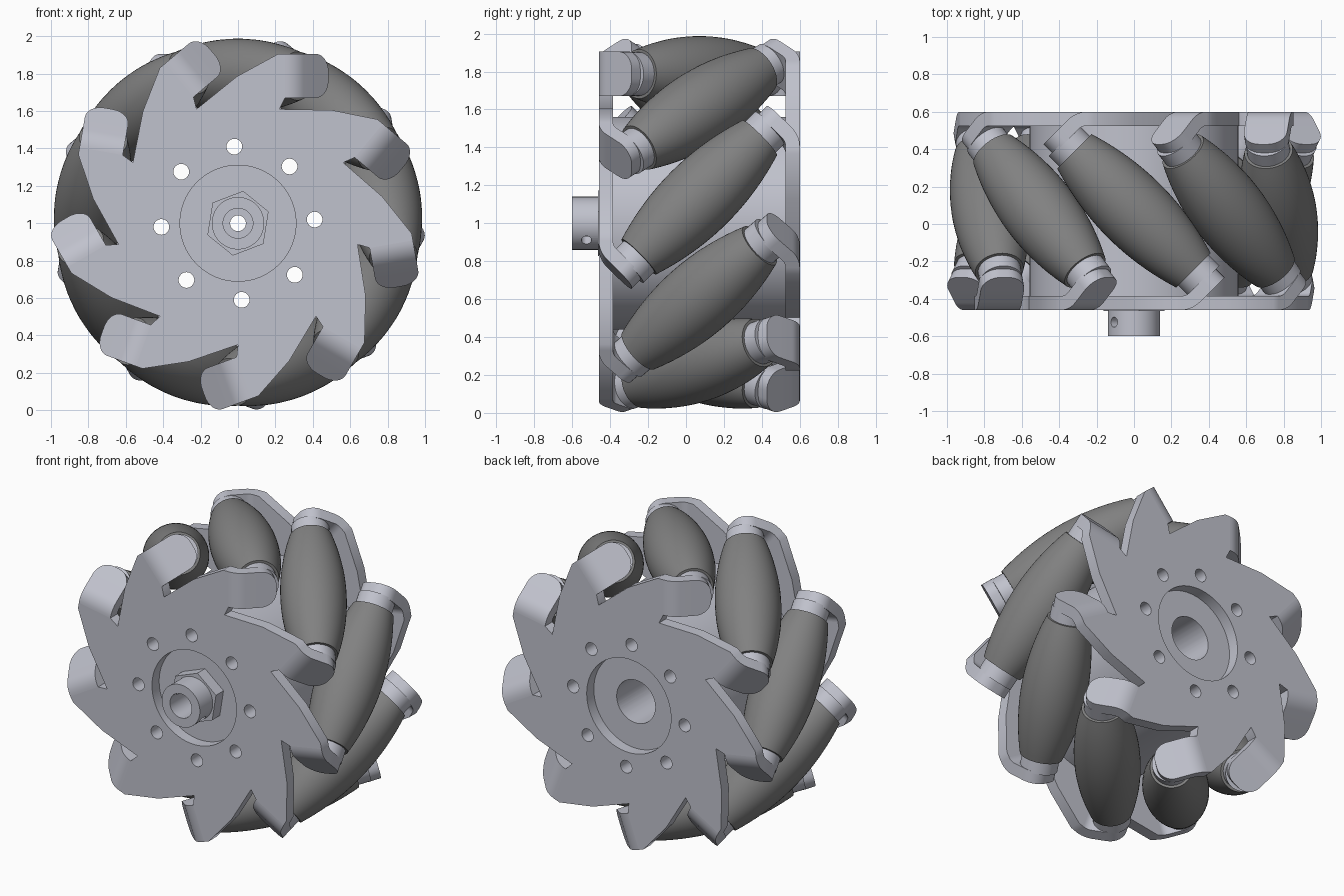
import bpy, bmesh, math
from mathutils import Matrix, Vector

cube = bpy.data.objects.get("Cube")
if cube:
    bpy.data.objects.remove(cube)

COUNT = 9                                    # rollers round the wheel
STEP = 2 * math.pi / COUNT
CENTRE = Matrix.Translation((0, 0.07, 1))    # middle of the wheel
FRONT, THICK = -0.53, 0.075                  # plate outer face (from middle), plate thickness
BACK_TURN = Matrix.Rotation(math.pi, 4, 'Z')
made = []


def material(name, rgb):
    m = bpy.data.materials.new(name)
    m.use_nodes = True
    m.diffuse_color = (*rgb, 1)
    bsdf = m.node_tree.nodes["Principled BSDF"]
    bsdf.inputs["Base Color"].default_value = (*rgb, 1)
    bsdf.inputs["Roughness"].default_value = 0.6
    return m


METAL = material("light grey metal", (0.53, 0.54, 0.61))
RUBBER = material("dark grey rubber", (0.22, 0.22, 0.22))


def finish(bm, name, mat, matrix=CENTRE):
    bmesh.ops.recalc_face_normals(bm, faces=bm.faces[:])
    bm.transform(matrix)
    mesh = bpy.data.meshes.new(name)
    bm.to_mesh(mesh)
    bm.free()
    mesh.materials.append(mat)
    obj = bpy.data.objects.new(name, mesh)
    bpy.context.collection.objects.link(obj)
    made.append(obj)
    return obj


def lathe(bm, profile, matrix, segs=48, phase=0.0):
    """Closed ring profile of (radius, height) about local Z; radius 0 ends become caps."""
    rings = []
    for r, h in profile:
        if r == 0:
            rings.append([bm.verts.new(matrix @ Vector((0, 0, h)))])
        else:
            rings.append([bm.verts.new(matrix @ Vector((
                r * math.cos(phase + 2 * math.pi * i / segs),
                r * math.sin(phase + 2 * math.pi * i / segs), h))) for i in range(segs)])
    pairs = list(zip(rings, rings[1:]))
    if len(rings[0]) > 1:
        pairs.append((rings[-1], rings[0]))
    for a, b in pairs:
        for i in range(segs):
            j = (i + 1) % segs
            quad = [a[i % len(a)], a[j % len(a)], b[j % len(b)], b[i % len(b)]]
            bm.faces.new(list(dict.fromkeys(quad)))


def cylinder(bm, r, h0, h1, matrix, segs=48, phase=0.0):
    lathe(bm, [(0, h0), (r, h0), (r, h1), (0, h1)], matrix, segs, phase)


def cut(obj, cutter):
    """Subtract the cutter, keep the result and drop the cutter."""
    cutter.hide_render = True
    mod = obj.modifiers.new("cut", 'BOOLEAN')
    mod.operation, mod.object, mod.solver = 'DIFFERENCE', cutter, 'EXACT'
    bpy.context.view_layer.update()
    deps = bpy.context.evaluated_depsgraph_get()
    mesh = bpy.data.meshes.new_from_object(obj.evaluated_get(deps))
    obj.modifiers.clear()
    obj.data = mesh
    made.remove(cutter)
    bpy.data.objects.remove(cutter)


# Wheel axis frame: local Z runs along +y, local X stays x, local Y points up
AXIS = Matrix(((1, 0, 0, 0), (0, 0, 1, 0), (0, 1, 0, 0), (0, 0, 0, 1)))


def hole_cutter(centre_radius):
    bm = bmesh.new()
    cylinder(bm, centre_radius, -0.9, 0.9, AXIS, 64)
    for k in range(8):
        a = math.radians(2.75 + 45 * k)
        spot = Matrix.Translation((0.41 * math.cos(a), 0, 0.41 * math.sin(a)))
        cylinder(bm, 0.042, -0.9, 0.9, spot @ AXIS, 24)
    return finish(bm, "hole_cutter", METAL)


# Star-shaped side plates, one pinwheel sector repeated
SECTOR = [(0.214, 0.905), (0.252, 0.905), (0.252, 0.67), (0.222, 0.61), (0.5, 0.605)]


def side_plate(name, turn):
    bm = bmesh.new()
    loop = []
    for k in range(COUNT):
        rot = Matrix.Rotation(k * STEP, 4, 'Y')
        loop += [bm.verts.new(rot @ Vector((x, FRONT, z))) for x, z in SECTOR]
    face = bm.faces.new(loop)
    new = bmesh.ops.extrude_face_region(bm, geom=[face])["geom"]
    for v in new:
        if isinstance(v, bmesh.types.BMVert):
            v.co.y += THICK
    plate = finish(bm, name, METAL, CENTRE @ turn)
    cut(plate, hole_cutter(0.31))


# Bent tabs: flat start, 45 degree bend, straight run with rounded corners
BEND_R, RUN, CORNER = 0.14, 0.188, 0.095
Z_LOW, Z_HIGH = 0.67, 0.905


def tab_stations():
    x0, yc = 0.252, FRONT + BEND_R
    out = []
    for i in range(9):
        t = math.radians(45) * i / 8
        s, c = math.sin(t), math.cos(t)
        inner = BEND_R - THICK
        out.append(((x0 + BEND_R * s, yc - BEND_R * c), (x0 + inner * s, yc - inner * c), 0.0))
    (ox, oy), (ix, iy), _ = out[-1]
    for i in range(9):
        phi = math.radians(90) * i / 8
        d = (RUN - CORNER + CORNER * math.sin(phi)) * math.sqrt(0.5)
        out.append(((ox + d, oy + d), (ix + d, iy + d), CORNER * (1 - math.cos(phi))))
    return out


def bent_tabs(name, turn):
    bm = bmesh.new()
    for k in range(COUNT):
        rot = Matrix.Rotation(k * STEP, 4, 'Y')
        last = None
        for (ox, oy), (ix, iy), inset in tab_stations():
            lo, hi = Z_LOW + inset, Z_HIGH - inset
            ring = [bm.verts.new(rot @ Vector(p)) for p in
                    ((ox, oy, lo), (ox, oy, hi), (ix, iy, hi), (ix, iy, lo))]
            if last:
                for i in range(4):
                    j = (i + 1) % 4
                    bm.faces.new((last[i], last[j], ring[j], ring[i]))
            else:
                bm.faces.new(ring)
            last = ring
        bm.faces.new(last)
    finish(bm, name, METAL, CENTRE @ turn)


for side, turn in (("front", Matrix.Identity(4)), ("back", BACK_TURN)):
    side_plate(side + "_plate", turn)
    bent_tabs(side + "_tabs", turn)

# Barrel-shaped rollers set at 45 degrees, with a collar at each end
TILT = Vector((1, -1, 0)).to_track_quat('Z', 'Y').to_matrix().to_4x4()
HALF, AXLE_Z = 0.45, 0.787
barrel = [(0.2 - 0.07 * (i / 12) ** 2, HALF * i / 12) for i in range(-12, 13)]
for k in range(COUNT):
    place = Matrix.Rotation(k * STEP, 4, 'Y') @ Matrix.Translation((0, 0, AXLE_Z)) @ TILT
    bm = bmesh.new()
    lathe(bm, [(0, -HALF)] + barrel + [(0, HALF)], place)
    finish(bm, f"roller_{k + 1}", RUBBER)
    bm = bmesh.new()
    for sign in (-1, 1):
        cylinder(bm, 0.115, sign * (HALF - 0.02), sign * 0.53, place, 32)
    finish(bm, f"roller_collars_{k + 1}", METAL)

# Central drum between the plates, drilled through
bm = bmesh.new()
cylinder(bm, 0.56, FRONT + THICK, -FRONT - THICK, AXIS, 96)
drum = finish(bm, "drum", METAL)
cut(drum, hole_cutter(0.142))

# Stepped shaft with a through bore and a cross hole
bm = bmesh.new()
lathe(bm, [(0.14, -0.67), (0.14, -0.05), (0.042, -0.05), (0.042, -0.3),
           (0.08, -0.3), (0.08, -0.67)], AXIS, 64)
shaft = finish(bm, "shaft", METAL)
bm = bmesh.new()
cross = Matrix.Translation((0, -0.595, 0)) @ Vector(
    (math.cos(math.radians(-40)), 0, math.sin(math.radians(-40)))
).to_track_quat('Z', 'Y').to_matrix().to_4x4()
cylinder(bm, 0.027, -0.3, 0.3, cross, 24)
cut(shaft, finish(bm, "cross_hole_cutter", METAL))

# Hexagonal collar seated in the front recess
bm = bmesh.new()
lathe(bm, [(0.175, -0.535), (0.175, FRONT + THICK), (0.139, FRONT + THICK), (0.139, -0.535)],
      AXIS, 6, math.radians(81))
finish(bm, "hex_collar", METAL)

# Smooth curved surfaces, keep edges sharp
bpy.ops.object.select_all(action='DESELECT')
for obj in made:
    obj.select_set(True)
bpy.context.view_layer.objects.active = made[0]
bpy.ops.object.shade_smooth_by_angle(angle=math.radians(30))
